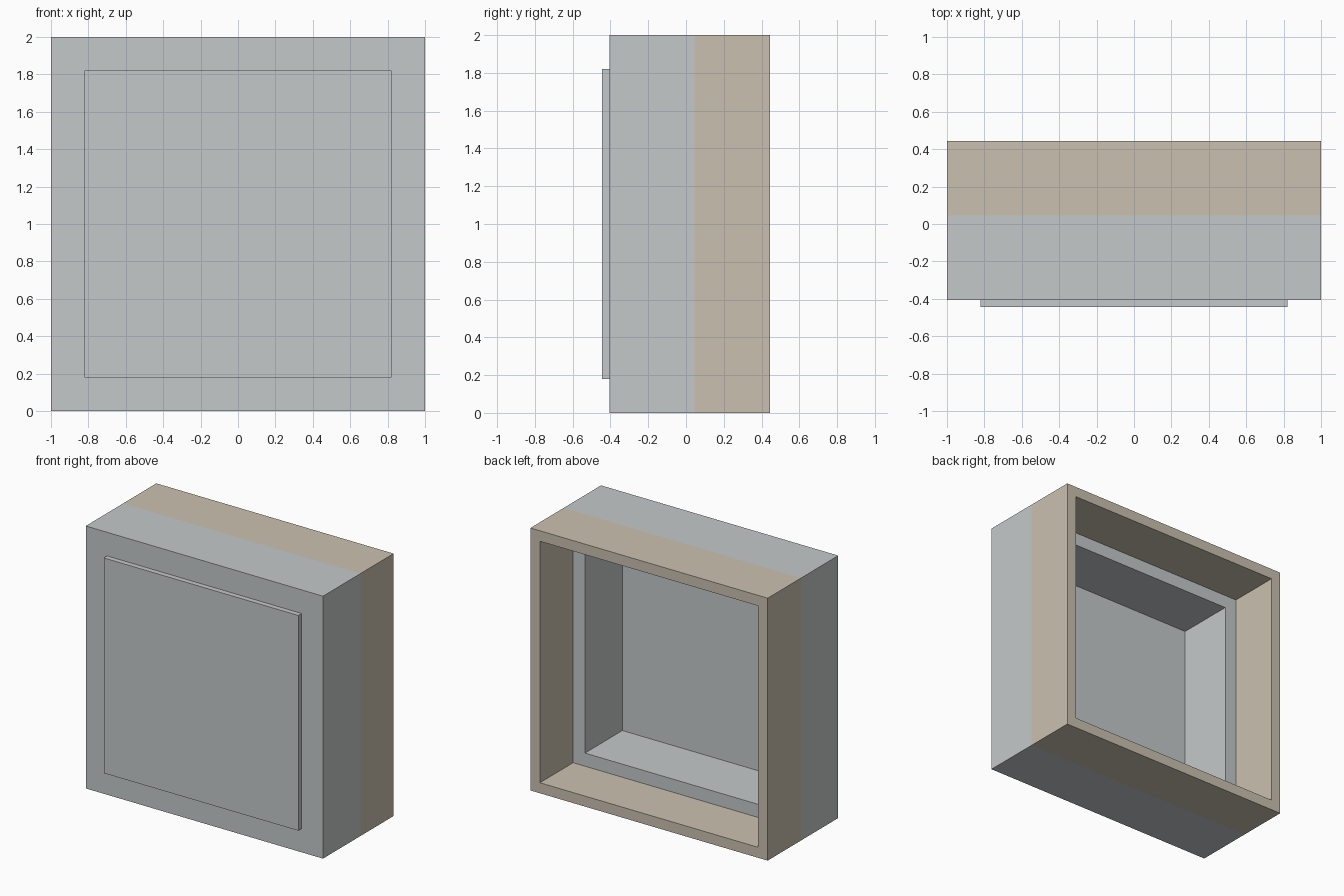
import bpy
import bmesh

cube = bpy.data.objects.get("Cube")
if cube:
    bpy.data.objects.remove(cube, do_unlink=True)


def make_material(name, color):
    mat = bpy.data.materials.new(name)
    mat.use_nodes = True
    mat.diffuse_color = (*color, 1)
    mat.node_tree.nodes["Principled BSDF"].inputs["Base Color"].default_value = (*color, 1)
    return mat


def add_object(name, bm, mat):
    bmesh.ops.recalc_face_normals(bm, faces=bm.faces)
    mesh = bpy.data.meshes.new(name)
    bm.to_mesh(mesh)
    bm.free()
    mesh.materials.append(mat)
    obj = bpy.data.objects.new(name, mesh)
    bpy.context.collection.objects.link(obj)
    return obj


def square_loop(bm, half, y):
    corners = ((-1, -1), (1, -1), (1, 1), (-1, 1))
    return [bm.verts.new((sx * half, y, 1 + sz * half)) for sx, sz in corners]


def square_frame(name, outer, inner, front, back, mat):
    """Square tube: four loops bridged around its cross-section."""
    bm = bmesh.new()
    section = ((outer, front), (outer, back), (inner, back), (inner, front))
    loops = [square_loop(bm, half, y) for half, y in section]
    for k in range(4):
        a, b = loops[k], loops[(k + 1) % 4]
        for i in range(4):
            j = (i + 1) % 4
            bm.faces.new((a[i], a[j], b[j], b[i]))
    return add_object(name, bm, mat)


def square_slab(name, half, front, back, mat):
    bm = bmesh.new()
    a, b = square_loop(bm, half, front), square_loop(bm, half, back)
    bm.faces.new(a)
    bm.faces.new(b)
    for i in range(4):
        j = (i + 1) % 4
        bm.faces.new((a[i], a[j], b[j], b[i]))
    return add_object(name, bm, mat)


grey = make_material("pale grey", (0.56, 0.584, 0.591))
beige = make_material("warm beige", (0.59, 0.533, 0.434))

# Thick front housing, thinner rear collar, and the panel closing the front
square_frame("front_housing", 1.0, 0.82, -0.405, 0.045, grey)
square_frame("rear_collar", 1.0, 0.92, 0.045, 0.445, beige)
square_slab("front_panel", 0.82, -0.445, -0.405, grey)
